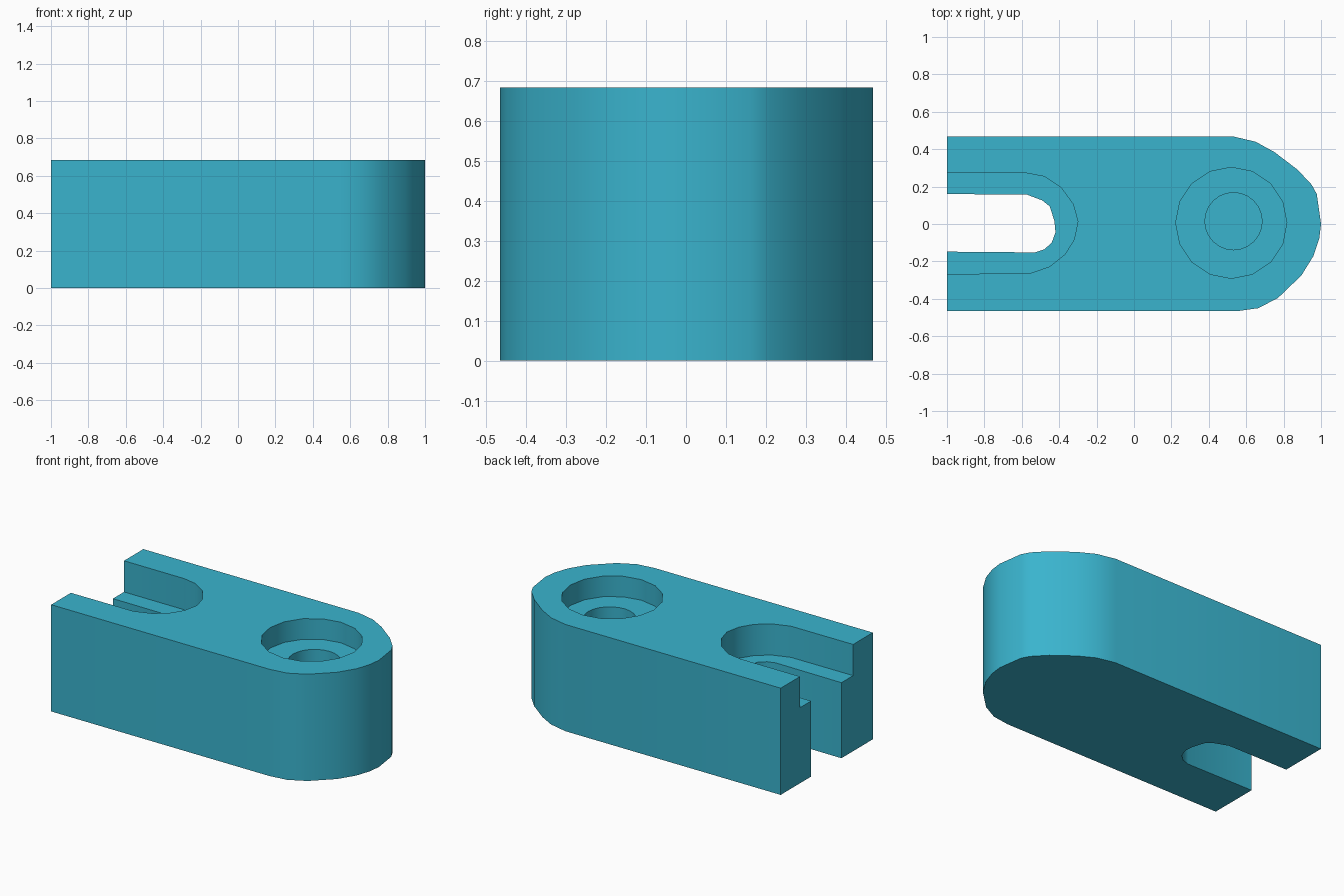
import bpy, bmesh, math

if "Cube" in bpy.data.objects:
    bpy.data.objects.remove(bpy.data.objects["Cube"])

HEIGHT = 0.685

teal = bpy.data.materials.new("teal")
teal.use_nodes = True
COLOUR = (0.042, 0.456, 0.617, 1)
teal.diffuse_color = COLOUR
teal.node_tree.nodes["Principled BSDF"].inputs["Base Color"].default_value = COLOUR


def prism(name, outline, z0, z1):
    """Extrude a flat outline from z0 up to z1."""
    bm = bmesh.new()
    base = bm.faces.new([bm.verts.new((x, y, z0)) for x, y in outline])
    top = bmesh.ops.extrude_face_region(bm, geom=[base])["geom"]
    bmesh.ops.translate(bm, vec=(0, 0, z1 - z0),
                        verts=[v for v in top if isinstance(v, bmesh.types.BMVert)])
    bmesh.ops.recalc_face_normals(bm, faces=bm.faces)
    mesh = bpy.data.meshes.new(name)
    bm.to_mesh(mesh)
    bm.free()
    mesh.materials.append(teal)
    obj = bpy.data.objects.new(name, mesh)
    bpy.context.collection.objects.link(obj)
    return obj


def circle(cx, cy, r, n):
    return [(cx + r * math.cos(2 * math.pi * i / n),
             cy + r * math.sin(2 * math.pi * i / n)) for i in range(n)]


def cut(target, name, outline, z0, z1):
    """Subtract a prism from the target, then discard the cutter."""
    cutter = prism(name, outline, z0, z1)
    cutter.hide_render = True
    mod = target.modifiers.new(name, "BOOLEAN")
    mod.operation = "DIFFERENCE"
    mod.solver = "EXACT"
    mod.object = cutter
    bpy.context.view_layer.objects.active = target
    bpy.ops.object.modifier_apply(modifier=name)
    bpy.data.objects.remove(cutter)


# Bar with one square end and one rounded end
nose = [(0.55, -0.466), (0.665, -0.45), (0.77, -0.395), (0.895, -0.275), (0.96, -0.17),
        (0.99, -0.08), (1.0, 0.0), (0.977, 0.16), (0.95, 0.21), (0.875, 0.29),
        (0.75, 0.385), (0.65, 0.44), (0.53, 0.468)]
body = prism("slotted_link", [(-1, -0.466)] + nose + [(-1, 0.468)], 0, HEIGHT)

# Open slot through the full height
slot = [(-0.53, -0.152), (-0.48, -0.136), (-0.44, -0.1), (-0.42, -0.045),
        (-0.425, 0.013), (-0.45, 0.094), (-0.49, 0.126), (-0.575, 0.158)]
cut(body, "slot", [(-1.1, -0.147)] + slot + [(-1.1, 0.16)], -0.1, HEIGHT + 0.1)

# Wider recess in the upper part of the slot
recess = [(-0.56, -0.265), (-0.45, -0.227), (-0.37, -0.163), (-0.32, -0.083),
          (-0.3, 0.013), (-0.325, 0.105), (-0.39, 0.195), (-0.48, 0.254), (-0.575, 0.272)]
cut(body, "slot_recess", [(-1.1, -0.267)] + recess + [(-1.1, 0.272)], 0.485, HEIGHT + 0.1)

# Counterbored blind hole at the rounded end
cut(body, "counterbore", circle(0.52, 0.006, 0.297, 16), 0.553, HEIGHT + 0.1)
cut(body, "bolt_hole", circle(0.532, 0.015, 0.153, 24), 0.02, 0.6)

# Smooth the curved walls, keep the rims sharp
bpy.ops.object.select_all(action="DESELECT")
body.select_set(True)
bpy.context.view_layer.objects.active = body
bpy.ops.object.shade_smooth_by_angle(angle=math.radians(40))
